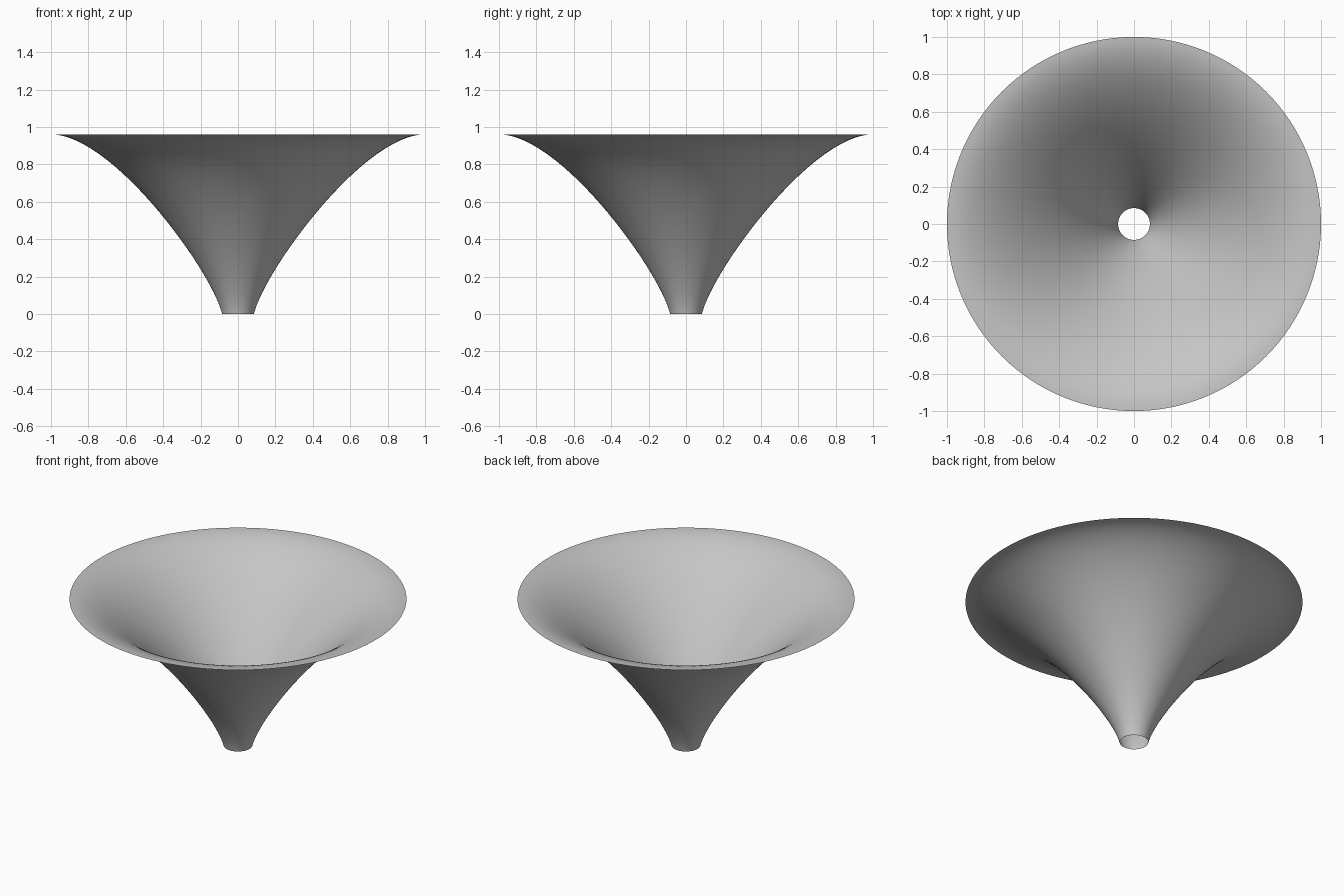
import bpy, bmesh, math
from mathutils import Vector
from mathutils.geometry import interpolate_bezier

cube = bpy.data.objects.get("Cube")
if cube:
    bpy.data.objects.remove(cube, do_unlink=True)

# Single plain grey
grey = bpy.data.materials.new("light_grey")
grey.use_nodes = True
colour = (0.56, 0.56, 0.56, 1)
grey.diffuse_color = colour
grey.node_tree.nodes["Principled BSDF"].inputs["Base Color"].default_value = colour

# Flared profile: steep at the open spout, level at the rim
profile = interpolate_bezier(Vector((0.085, 0, 0)), Vector((0.14, 0, 0.23)),
                             Vector((0.67, 0, 0.96)), Vector((1, 0, 0.96)), 40)

# Revolve the profile into a thin, open funnel
bm = bmesh.new()
verts = [bm.verts.new(p) for p in profile]
edges = [bm.edges.new(pair) for pair in zip(verts, verts[1:])]
bmesh.ops.spin(bm, geom=verts + edges, cent=(0, 0, 0), axis=(0, 0, 1),
               angle=math.tau, steps=128, use_merge=True)
bmesh.ops.remove_doubles(bm, verts=bm.verts[:], dist=0.0001)

# Face the inner surface upwards
bm.normal_update()
if sum(f.normal.z for f in bm.faces) < 0:
    bmesh.ops.reverse_faces(bm, faces=bm.faces[:])
for face in bm.faces:
    face.smooth = True

mesh = bpy.data.meshes.new("funnel")
bm.to_mesh(mesh)
bm.free()
mesh.materials.append(grey)
funnel = bpy.data.objects.new("funnel", mesh)
bpy.context.collection.objects.link(funnel)
